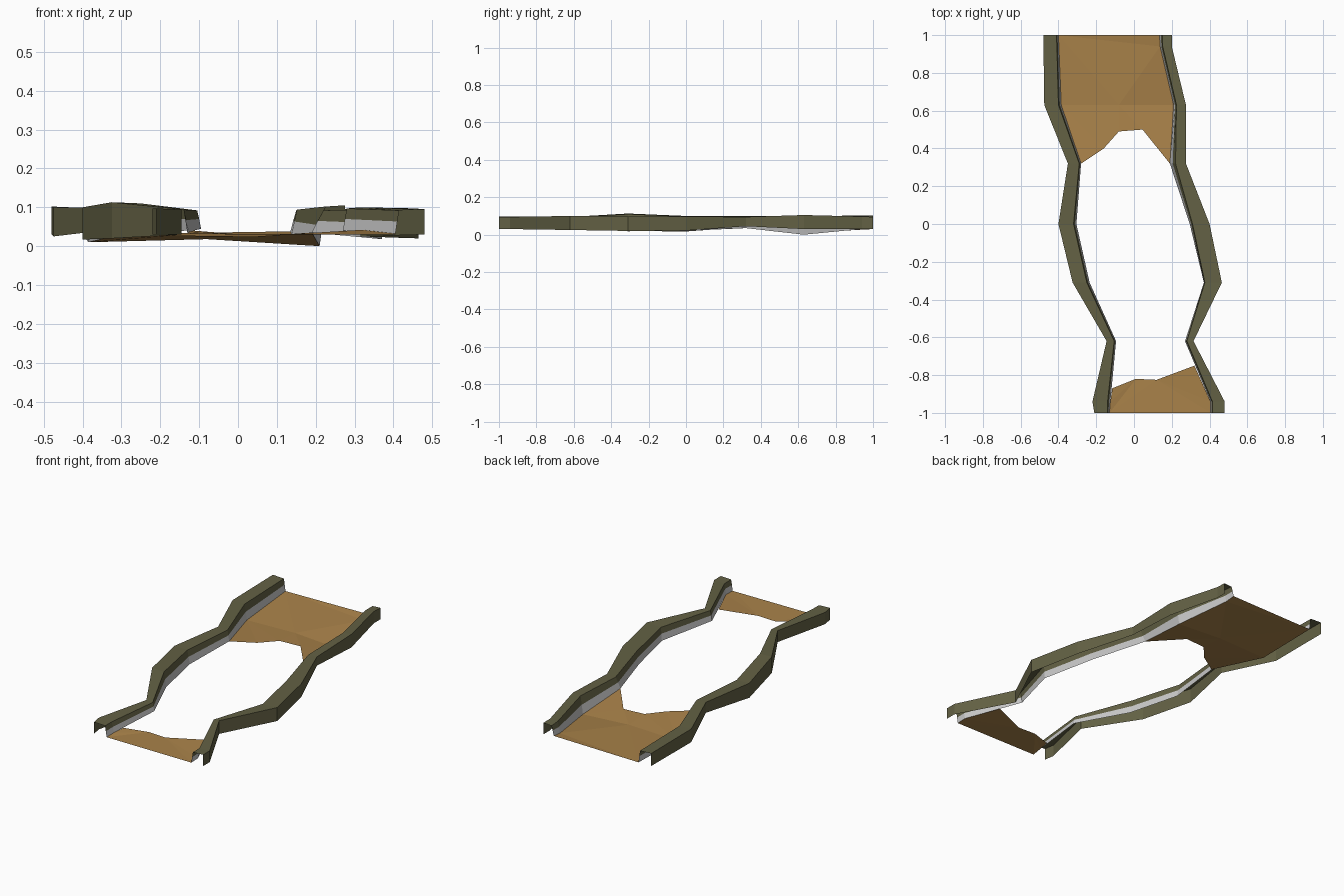
import bpy, bmesh


def material(name, rgb):
    m = bpy.data.materials.new(name)
    m.diffuse_color = (*rgb, 1)
    return m


OLIVE = material("olive", (0.125, 0.12, 0.058))
TAN = material("tan", (0.40, 0.225, 0.068))
GREY = material("light grey", (0.6, 0.6, 0.6))


def finish(name, bm, mats):
    me = bpy.data.meshes.new(name)
    bm.to_mesh(me)
    bm.free()
    for m in mats:
        me.materials.append(m)
    ob = bpy.data.objects.new(name, me)
    bpy.context.collection.objects.link(ob)


def rail(name, stations, flip):
    """Open channel: outer wall, top, inner wall and a grey strip below it."""
    bm = bmesh.new()
    rows = []
    for y, xo, xi, xb, zt, zo, zb in stations:
        profile = [(xo, zo), (xo, zt), (xi, zt - 0.003),
                   ((xi + xb) / 2, (zt + zb) / 2), (xb, zb)]
        rows.append([bm.verts.new((x, y, z)) for x, z in profile])
    for a, b in zip(rows, rows[1:]):
        for i in range(4):
            quad = [a[i], a[i + 1], b[i + 1], b[i]]
            f = bm.faces.new(quad[::-1] if flip else quad)
            f.material_index = 1 if i == 3 else 0
    finish(name, bm, [OLIVE, GREY])


def floor(name, polygons):
    bm = bmesh.new()
    for poly in polygons:
        f = bm.faces.new([bm.verts.new(p) for p in poly])
        f.normal_update()
        if f.normal.z < 0:
            f.normal_flip()
    bmesh.ops.remove_doubles(bm, verts=bm.verts[:], dist=0.0001)
    bmesh.ops.triangulate(bm, faces=bm.faces[:])
    finish(name, bm, [TAN])


# Rails: y, outer x, inner top x, inner bottom x, top z, outer bottom z, inner bottom z
left = [
    (1.00, -0.480, -0.410, -0.400, 0.102, 0.030, 0.030),
    (0.63, -0.475, -0.400, -0.385, 0.100, 0.025, 0.010),
    (0.32, -0.350, -0.290, -0.280, 0.100, 0.040, 0.035),
    (0.00, -0.400, -0.320, -0.305, 0.100, 0.017, 0.020),
    (-0.31, -0.325, -0.250, -0.235, 0.113, 0.020, 0.028),
    (-0.62, -0.145, -0.105, -0.095, 0.095, 0.030, 0.045),
    (-0.94, -0.220, -0.140, -0.125, 0.097, 0.030, 0.037),
    (-1.00, -0.210, -0.140, -0.130, 0.097, 0.030, 0.032),
]
right = [
    (1.00, 0.200, 0.150, 0.135, 0.095, 0.030, 0.038),
    (0.94, 0.200, 0.152, 0.138, 0.097, 0.030, 0.030),
    (0.63, 0.275, 0.225, 0.210, 0.105, 0.030, 0.000),
    (0.32, 0.275, 0.220, 0.190, 0.095, 0.045, 0.035),
    (0.00, 0.400, 0.310, 0.295, 0.097, 0.022, 0.025),
    (-0.31, 0.465, 0.375, 0.370, 0.097, 0.020, 0.018),
    (-0.62, 0.315, 0.280, 0.270, 0.100, 0.025, 0.040),
    (-0.94, 0.480, 0.415, 0.405, 0.095, 0.030, 0.032),
    (-1.00, 0.480, 0.415, 0.405, 0.095, 0.030, 0.030),
]
rail("left_rail", left, True)
rail("right_rail", right, False)

# Rear floor, creased where the rails bend
mid = (-0.08, 0.63, 0.018)
l63, r63 = (-0.385, 0.63, 0.010), (0.21, 0.63, 0.0)
floor("rear_floor", [
    [(-0.40, 1, 0.03), l63, mid, r63, (0.138, 0.94, 0.03), (0.135, 1, 0.038)],
    [l63, (-0.28, 0.32, 0.035), (-0.16, 0.40, 0.028), (-0.08, 0.49, 0.026),
     (0.045, 0.50, 0.025), (0.19, 0.32, 0.035), r63, mid],
])

# Front floor with a ragged back edge
floor("front_floor", [
    [(-0.13, -1, 0.032), (0.405, -1, 0.03), (0.405, -0.94, 0.032),
     (0.32, -0.75, 0.042), (0.12, -0.825, 0.03), (0.01, -0.82, 0.03),
     (-0.115, -0.87, 0.04), (-0.125, -0.94, 0.037)],
])
